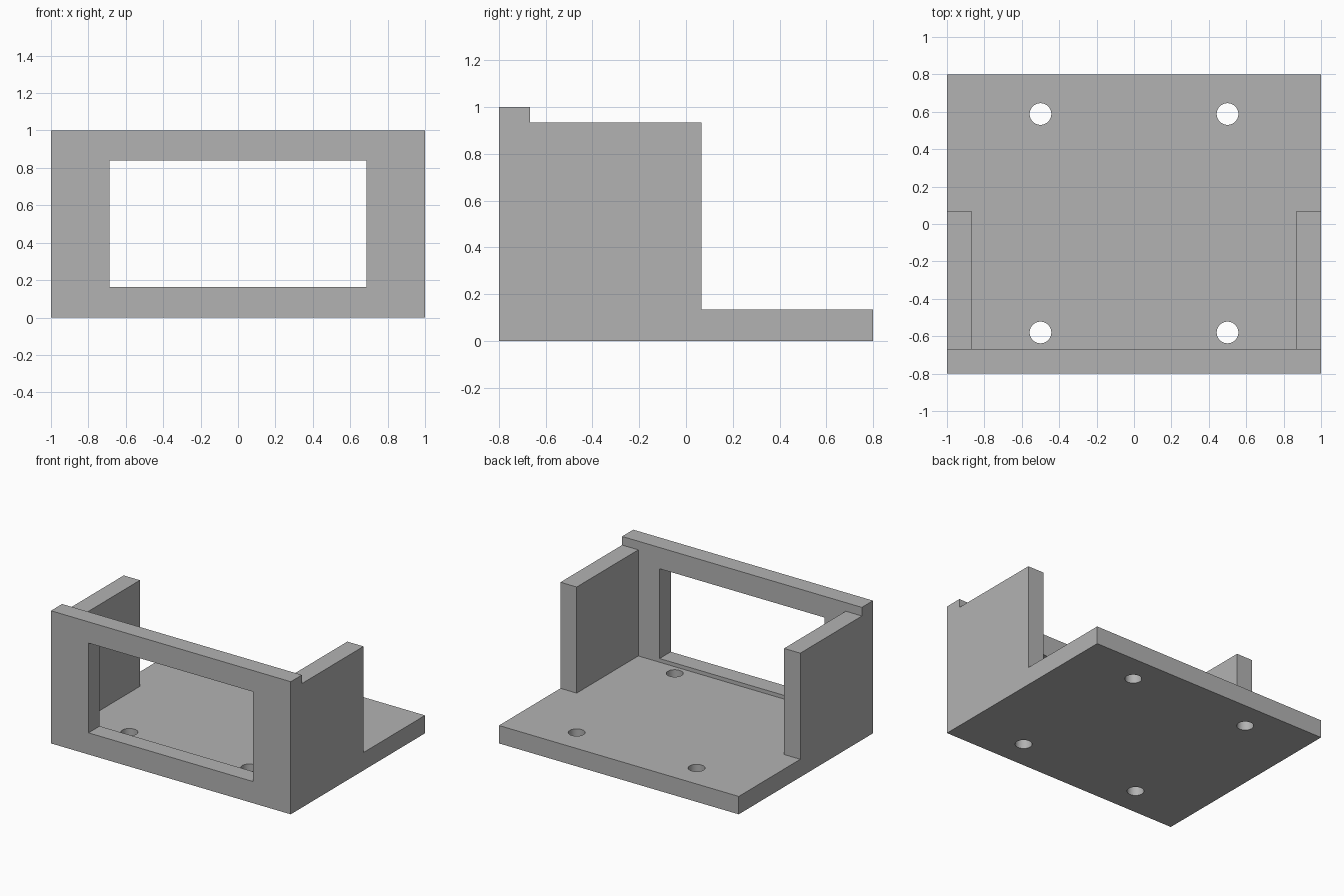
import bpy, bmesh

if "Cube" in bpy.data.objects:
    bpy.data.objects.remove(bpy.data.objects["Cube"])

T = 0.135              # plate and side wall thickness
FRONT_Y = -0.667       # back face of the front panel
SIDE_Y = 0.067         # rear end of the side walls

grey = bpy.data.materials.new("plain_grey")
grey.diffuse_color = (0.45, 0.45, 0.45, 1)
grey.use_nodes = True
grey.node_tree.nodes["Principled BSDF"].inputs["Base Color"].default_value = grey.diffuse_color


def box(name, lo, hi):
    bpy.ops.mesh.primitive_cube_add(size=1, location=[(a + b) / 2 for a, b in zip(lo, hi)])
    ob = bpy.context.object
    ob.name = name
    ob.scale = [b - a for a, b in zip(lo, hi)]
    bpy.ops.object.transform_apply(location=True, rotation=False, scale=True)
    return ob


def cut(target, cutter):
    mod = target.modifiers.new(cutter.name, 'BOOLEAN')
    mod.operation = 'DIFFERENCE'
    mod.solver = 'EXACT'
    mod.object = cutter
    cutter.hide_render = True
    bpy.context.view_layer.objects.active = target
    bpy.ops.object.modifier_apply(modifier=mod.name)
    bpy.data.objects.remove(cutter)


# Bracket body: stepped side profile extruded across the full width
profile = [(-0.8, 0), (0.8, 0), (0.8, T), (SIDE_Y, T),
           (SIDE_Y, 0.935), (FRONT_Y, 0.935), (FRONT_Y, 1), (-0.8, 1)]
bm = bmesh.new()
face = bm.faces.new([bm.verts.new((-1, y, z)) for y, z in profile])
ext = bmesh.ops.extrude_face_region(bm, geom=[face])
bmesh.ops.translate(bm, vec=(2, 0, 0),
                    verts=[g for g in ext["geom"] if isinstance(g, bmesh.types.BMVert)])
bmesh.ops.recalc_face_normals(bm, faces=bm.faces)
mesh = bpy.data.meshes.new("mounting_bracket")
bm.to_mesh(mesh)
bm.free()
mesh.materials.append(grey)
body = bpy.data.objects.new("mounting_bracket", mesh)
bpy.context.collection.objects.link(body)

# Open space between the side walls
cut(body, box("inner_space", (-1 + T, FRONT_Y, T), (1 - T, 0.3, 1.2)))

# Window through the front panel
cut(body, box("front_window", (-0.687, -1, 0.163), (0.687, -0.5, 0.84)))

# Four screw holes through the base
for x in (-0.5, 0.5):
    for y in (-0.58, 0.588):
        bpy.ops.mesh.primitive_cylinder_add(vertices=48, radius=0.058, depth=0.3,
                                            location=(x, y, 0.05))
        hole = bpy.context.object
        hole.name = "screw_hole"
        cut(body, hole)

# Smooth hole walls, crisp edges elsewhere
bpy.ops.object.select_all(action='DESELECT')
body.select_set(True)
bpy.context.view_layer.objects.active = body
bpy.ops.object.shade_smooth_by_angle()
